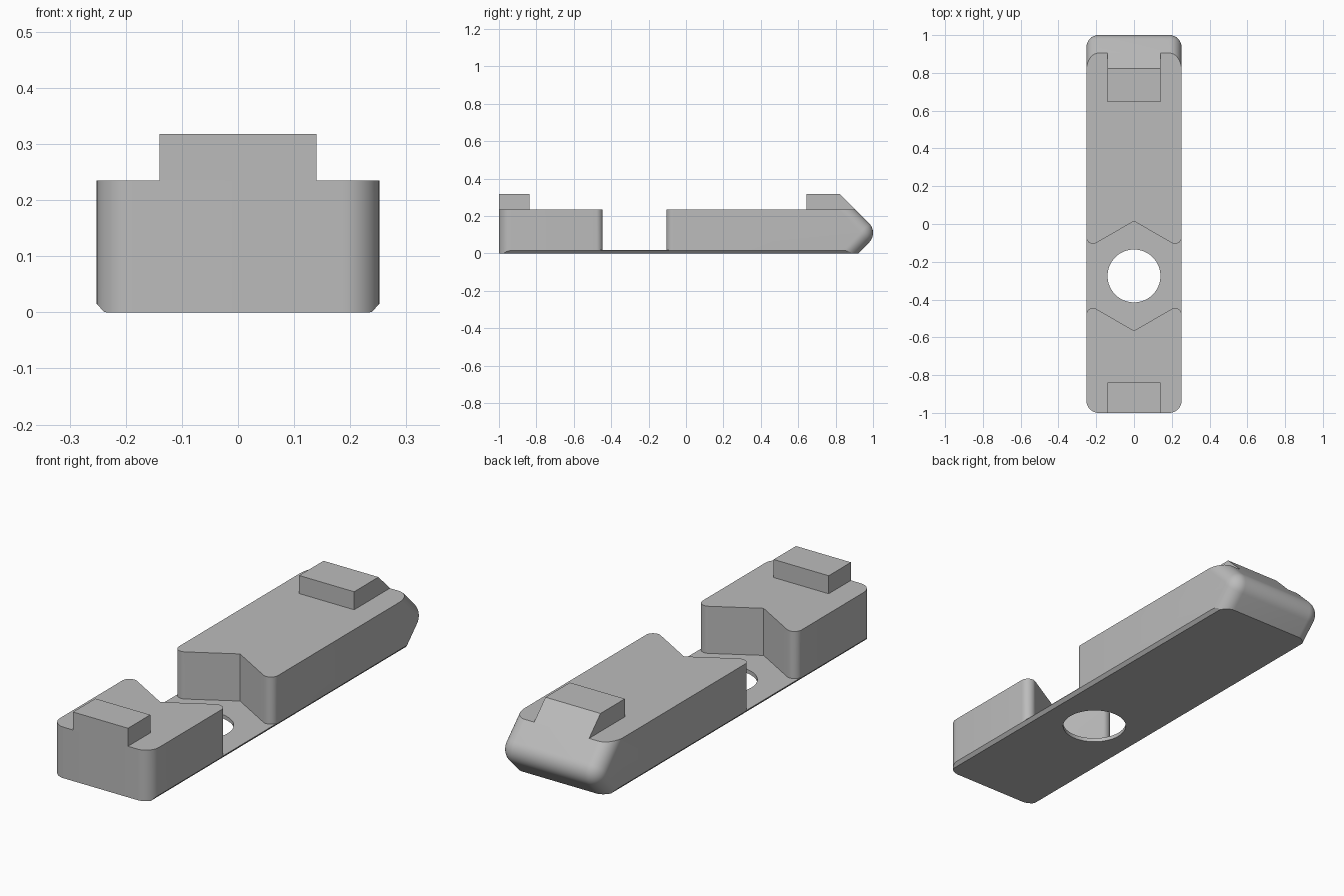
import bpy, bmesh
from math import sin, cos, pi, sqrt, radians

if "Cube" in bpy.data.objects:
    bpy.data.objects.remove(bpy.data.objects["Cube"])

HALF_W, TOP, TAB_TOP = 0.252, 0.235, 0.318
CORNER, TIP_R, STEPS = 0.065, 0.072, 12
GAP_Y, PLATE = -0.275, 0.018

grey = bpy.data.materials.new("plain grey")
grey.use_nodes = True
colour = (0.5, 0.5, 0.5, 1)
grey.diffuse_color = colour
grey.node_tree.nodes["Principled BSDF"].inputs["Base Color"].default_value = colour


def finish(bm, name):
    bmesh.ops.recalc_face_normals(bm, faces=bm.faces)
    mesh = bpy.data.meshes.new(name)
    bm.to_mesh(mesh)
    bm.free()
    mesh.materials.append(grey)
    ob = bpy.data.objects.new(name, mesh)
    bpy.context.collection.objects.link(ob)
    return ob


def loft(rings, name):
    """Skin a row of equal-length point rings and cap both ends."""
    bm = bmesh.new()
    rows = [[bm.verts.new(p) for p in ring] for ring in rings]
    for a, b in zip(rows, rows[1:]):
        for i in range(len(a)):
            j = (i + 1) % len(a)
            bm.faces.new((a[i], a[j], b[j], b[i]))
    bm.faces.new(rows[0])
    bm.faces.new(rows[-1])
    return finish(bm, name)


def prism_z(outline, z0, z1, name):
    return loft([[(x, y, z) for x, y in outline] for z in (z0, z1)], name)


def prism_x(profile, half, name):
    return loft([[(x, y, z) for y, z in profile] for x in (-half, half)], name)


def body_ring(x, inset):
    """Side profile at x, with its ends drawn in for the rounded corners."""
    floor = max(0, (abs(x) - 0.238) * 1.1)      # chamfered lower side edge
    d, r = inset * sqrt(2), TIP_R - inset
    ring = [(-1 + inset, floor), (0.92 - d + floor, floor)]
    for i in range(STEPS + 1):
        a = -pi / 4 + pi / 2 * i / STEPS
        ring.append((1.03 - d - r * sqrt(2) + r * cos(a), 0.11 + r * sin(a)))
    ring += [(1.14 - d - TOP, TOP), (-1 + inset, TOP)]
    return [(x, y, z) for y, z in ring]


# Long body with wedge-shaped back end
angles = [pi / 2 * i / STEPS for i in range(STEPS + 1)]
side = [(HALF_W - CORNER + CORNER * sin(a), CORNER * (1 - cos(a))) for a in angles]
stations = [(-x, d) for x, d in reversed(side)] + side
body = loft([body_ring(x, d) for x, d in stations], "body")

# Chevron gap cutter with rounded outer corners
r = 0.035
corner_y = 0.29 - HALF_W / sqrt(3)
quarter = [(0, 0.29)]
for i in range(STEPS + 1):
    a = radians(-120 + 120 * i / STEPS)
    quarter.append((HALF_W - r + r * cos(a), corner_y + r * sqrt(3) + r * sin(a)))
quarter.append((0.35, quarter[-1][1]))
upper = [(-x, y) for x, y in reversed(quarter[1:])] + quarter
outline = upper + [(x, -y) for x, y in reversed(upper)]
gap = prism_z([(x, y + GAP_Y) for x, y in outline], PLATE, 0.5, "gap_cutter")

# Round hole cutter
circle = [(0.14 * cos(2 * pi * i / 64), GAP_Y + 0.14 * sin(2 * pi * i / 64))
          for i in range(64)]
hole = prism_z(circle, -0.1, 0.1, "hole_cutter")

bpy.context.view_layer.objects.active = body
for cutter in (gap, hole):
    mod = body.modifiers.new("cut", 'BOOLEAN')
    mod.operation, mod.solver, mod.object = 'DIFFERENCE', 'EXACT', cutter
    bpy.ops.object.modifier_apply(modifier=mod.name)
for cutter in (gap, hole):
    bpy.data.objects.remove(cutter)

# Raised tabs at both ends
prism_x([(-1, TOP), (-0.838, TOP), (-0.838, TAB_TOP), (-1, TAB_TOP)], 0.14, "front_tab")
prism_x([(0.645, TOP), (1.14 - TOP, TOP), (1.14 - TAB_TOP, TAB_TOP), (0.645, TAB_TOP)],
        0.14, "back_tab")

# Smooth rounded areas, crisp edges
bpy.ops.object.select_all(action='DESELECT')
body.select_set(True)
bpy.context.view_layer.objects.active = body
bpy.ops.object.shade_smooth_by_angle(angle=radians(25))
